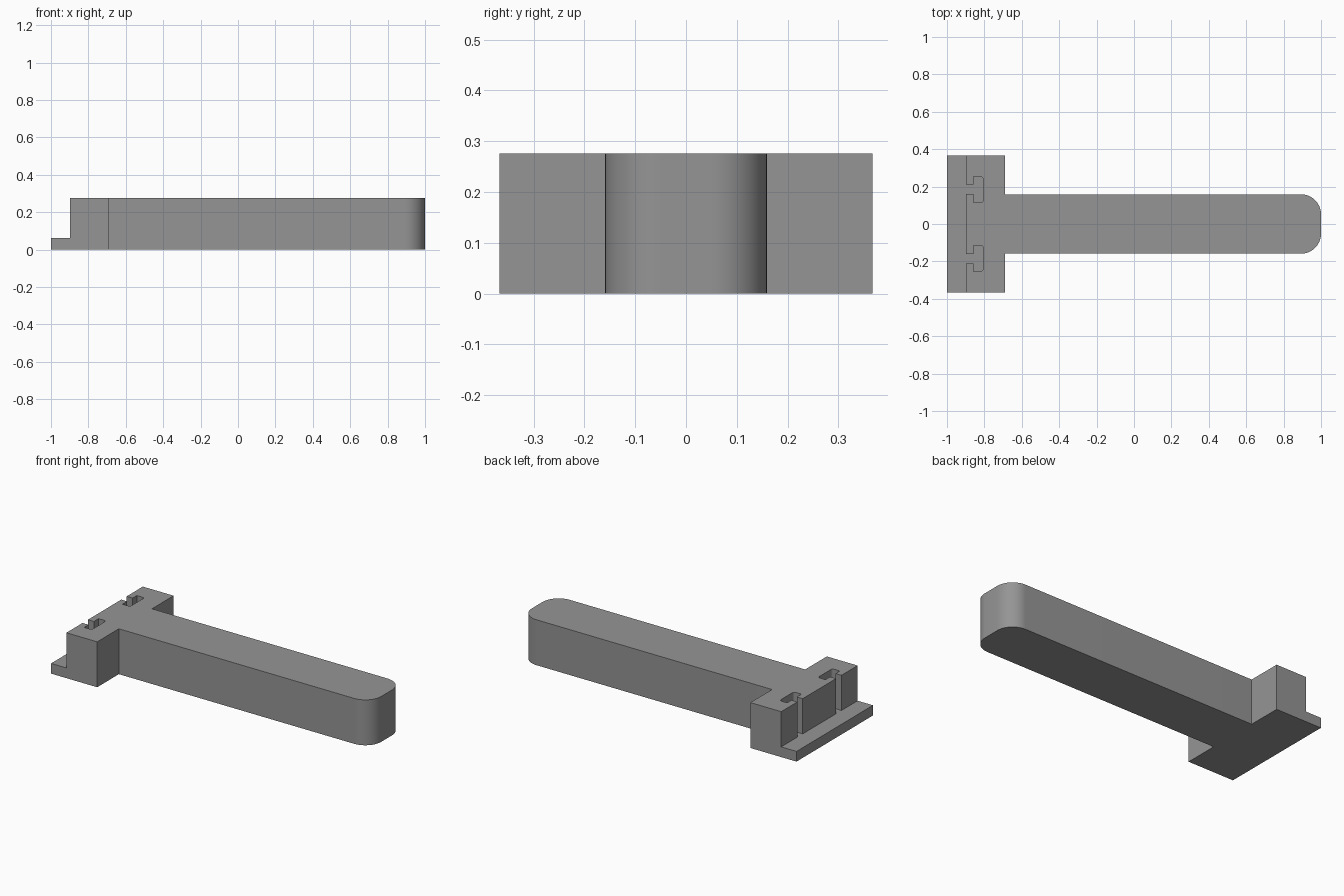
import bpy, bmesh, math

if "Cube" in bpy.data.objects:
    bpy.data.objects.remove(bpy.data.objects["Cube"])

HEIGHT, FLANGE = 0.276, 0.062


def arc(cx, cy, r, start, end, steps):
    """Points on a circular arc, angles in degrees."""
    angles = [math.radians(start + (end - start) * i / steps) for i in range(steps + 1)]
    return [(cx + r * math.cos(a), cy + r * math.sin(a)) for a in angles]


def mirrored(half):
    """Close a +y half outline with its mirror image in y."""
    return half + [(x, -y) for x, y in reversed(half)]


def prism(name, outline, z0, z1):
    bm = bmesh.new()
    face = bm.faces.new([bm.verts.new((x, y, z0)) for x, y in outline])
    top = bmesh.ops.extrude_face_region(bm, geom=[face])["geom"]
    for v in top:
        if isinstance(v, bmesh.types.BMVert):
            v.co.z = z1
    bmesh.ops.recalc_face_normals(bm, faces=bm.faces)
    mesh = bpy.data.meshes.new(name)
    bm.to_mesh(mesh)
    bm.free()
    obj = bpy.data.objects.new(name, mesh)
    bpy.context.collection.objects.link(obj)
    return obj


grey = bpy.data.materials.new("grey")
grey.diffuse_color = (0.3, 0.3, 0.3, 1)
grey.use_nodes = True
grey.node_tree.nodes["Principled BSDF"].inputs["Base Color"].default_value = grey.diffuse_color

# T-shaped body: wide head and long arm with a rounded tip
R = 0.108
body = prism("t_bracket", mirrored(
    [(-1, 0.367), (-0.69, 0.367), (-0.69, 0.159)]
    + arc(1 - R, 0.159 - R, R, 90, 0, 16)), 0, HEIGHT)
body.data.materials.append(grey)

# Cutter: clears the space above the flange and the two T-slots
r = 0.014
cutter = prism("slot_cutter", mirrored(
    [(-1.1, 0.5), (-0.897, 0.5), (-0.897, 0.212), (-0.857, 0.212), (-0.857, 0.253)]
    + arc(-0.806 - r, 0.253 - r, r, 90, 0, 5)
    + arc(-0.806 - r, 0.115 + r, r, 0, -90, 5)
    + [(-0.857, 0.115), (-0.857, 0.160), (-0.897, 0.160)]), FLANGE, 0.4)
cutter.data.materials.append(grey)
cutter.hide_render = True

cut = body.modifiers.new("slots", "BOOLEAN")
cut.operation, cut.solver, cut.object = "DIFFERENCE", "EXACT", cutter
bpy.context.view_layer.objects.active = body
body.select_set(True)
bpy.ops.object.modifier_apply(modifier=cut.name)
bpy.data.objects.remove(cutter)

# Smooth rounded corners, crisp edges elsewhere
bpy.ops.object.shade_smooth_by_angle(angle=math.radians(30))
